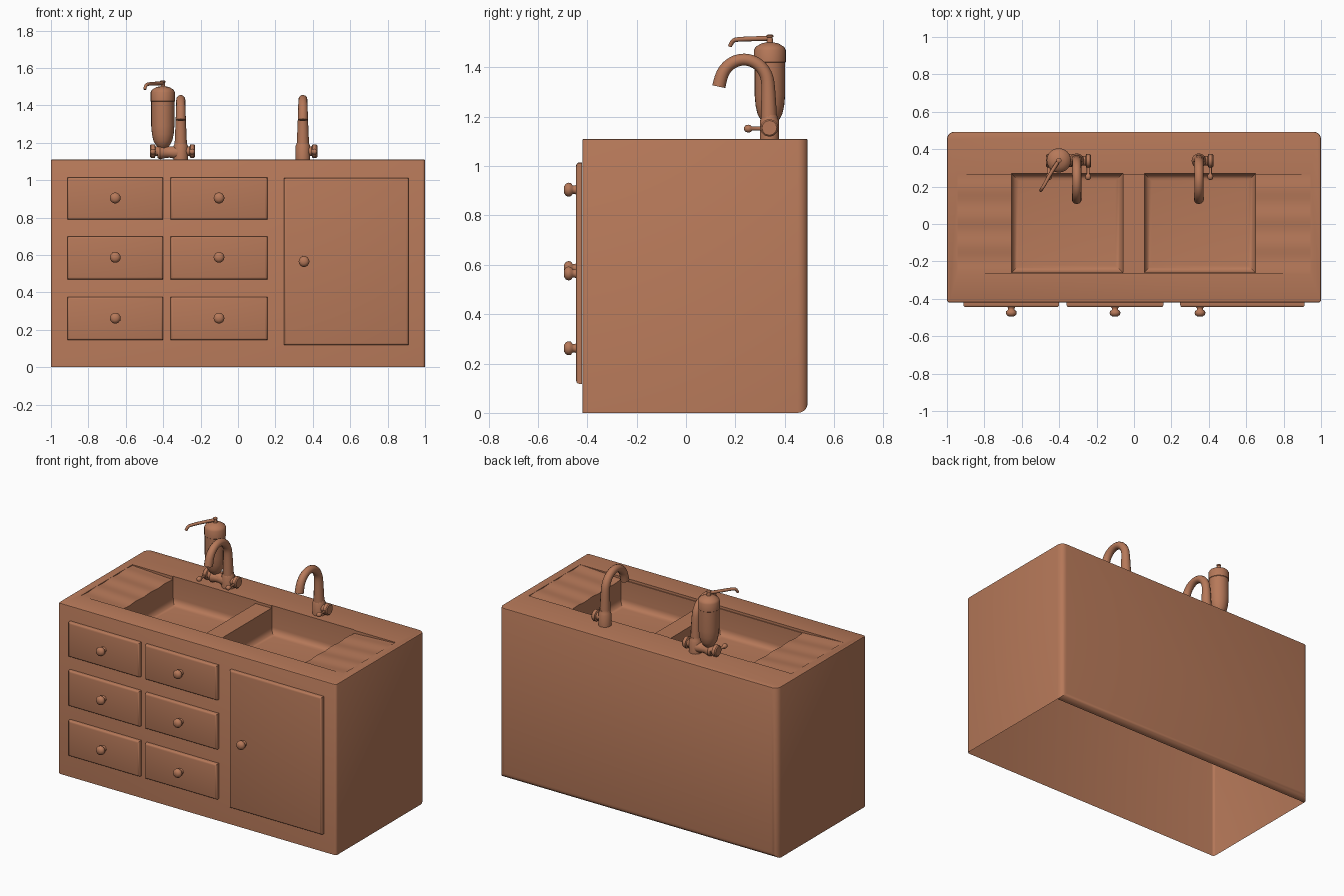
import bpy, bmesh, math
from mathutils import Vector, Matrix

if "Cube" in bpy.data.objects:
    bpy.data.objects.remove(bpy.data.objects["Cube"])

clay = bpy.data.materials.new("terracotta")
clay.diffuse_color = (0.47, 0.19, 0.10, 1)
clay.use_nodes = True
clay.node_tree.nodes["Principled BSDF"].inputs["Base Color"].default_value = clay.diffuse_color
TOP = 1.11


def smooth(ob, angle=35):
    bpy.ops.object.select_all(action='DESELECT')
    ob.select_set(True)
    bpy.context.view_layer.objects.active = ob
    bpy.ops.object.shade_smooth_by_angle(angle=math.radians(angle))


def finish(name, bm, angle=35, recalc=True):
    if recalc:
        bmesh.ops.recalc_face_normals(bm, faces=bm.faces[:])
    me = bpy.data.meshes.new(name)
    bm.to_mesh(me)
    bm.free()
    ob = bpy.data.objects.new(name, me)
    bpy.context.collection.objects.link(ob)
    me.materials.append(clay)
    smooth(ob, angle)
    return ob


def add_box(bm, x0, x1, y0, y1, z0, z1):
    m = Matrix.Translation(((x0 + x1) / 2, (y0 + y1) / 2, (z0 + z1) / 2)) @ \
        Matrix.Diagonal((x1 - x0, y1 - y0, z1 - z0, 1))
    bmesh.ops.create_cube(bm, size=1, matrix=m)


def bevel(bm, test, width, seg=4):
    edges = [e for e in bm.edges if test(e.verts[0].co, e.verts[1].co)]
    bmesh.ops.bevel(bm, geom=edges, offset=width, segments=seg, profile=0.5,
                    affect='EDGES', clamp_overlap=True)


def upright(a, b):
    return abs(a.z - b.z) > 0.1


def lathe(name, profile, origin, axis=(0, 0, 1), n=20, angle=35):
    """Spin (radius, distance) points about an axis through origin."""
    rot = Vector((0, 0, 1)).rotation_difference(Vector(axis)).to_matrix()
    bm = bmesh.new()
    rings = []
    for r, h in profile:
        rings.append([bm.verts.new(rot @ Vector((r * math.cos(2 * math.pi * i / n),
                     r * math.sin(2 * math.pi * i / n), h)) + Vector(origin)) for i in range(n)])
    for a, b in zip(rings, rings[1:]):
        for i in range(n):
            bm.faces.new((a[i], a[(i + 1) % n], b[(i + 1) % n], b[i]))
    bm.faces.new(rings[0])
    bm.faces.new(rings[-1])
    return finish(name, bm, angle)


def tube(name, pts):
    """Swept smooth tube through (x, y, z, radius) points."""
    cu = bpy.data.curves.new(name, 'CURVE')
    cu.dimensions = '3D'
    cu.bevel_depth, cu.bevel_resolution, cu.use_fill_caps = 1, 4, True
    sp = cu.splines.new('NURBS')
    sp.points.add(len(pts) - 1)
    for p, (x, y, z, r) in zip(sp.points, pts):
        p.co, p.radius = (x, y, z, 1), r
    sp.order_u, sp.use_endpoint_u, sp.resolution_u = 3, True, 3
    tmp = bpy.data.objects.new("tmp", cu)
    bpy.context.collection.objects.link(tmp)
    bm = bmesh.new()
    bm.from_mesh(tmp.evaluated_get(bpy.context.evaluated_depsgraph_get()).to_mesh())
    bpy.data.objects.remove(tmp)
    bmesh.ops.remove_doubles(bm, verts=bm.verts[:], dist=1e-5)
    return finish(name, bm, 45)


# Cabinet shell with rounded back edges
bm = bmesh.new()
add_box(bm, -1, 1, -0.42, 0.493, 0, TOP)
bevel(bm, lambda a, b: min(a.y, b.y) > 0.48 and not (a.z > 1 and b.z > 1), 0.04, 5)
bevel(bm, lambda a, b: upright(a, b) and max(a.y, b.y) < -0.41, 0.015, 3)
bevel(bm, lambda a, b: a.z > TOP - 0.001 and b.z > TOP - 0.001, 0.006, 2)
cabinet = finish("cabinet", bm)

# Basin cutters
bm = bmesh.new()
for x0, x1 in ((-0.655, -0.06), (0.055, 0.65)):
    add_box(bm, x0, x1, -0.26, 0.27, 0.93, 1.3)
bevel(bm, lambda a, b: a.z < 0.94 and b.z < 0.94, 0.04, 5)
basins = finish("basin_cutter", bm)

# Rippled drainboards sloping down to a slightly sunken strip around the basins
bm = bmesh.new()
rows = []
for x, d, amp in ((-0.945, 0.0005, 0.0025), (-0.64, 0.016, 0.0025), (-0.06, 0.016, 0),
                  (0.055, 0.016, 0), (0.64, 0.016, 0.0025), (0.945, 0.0005, 0.0025)):
    wave = [(-0.265 + 0.53 * t / 42, TOP - d - amp * (1 - math.cos(2 * math.pi * t / 12)))
            for t in range(43)]
    rows.append([bm.verts.new((x, y, z)) for y, z in wave + [(0.265, 1.2), (-0.265, 1.2)]])
for a, b in zip(rows, rows[1:]):
    for i in range(len(a)):
        j = (i + 1) % len(a)
        bm.faces.new((a[i], a[j], b[j], b[i]))
bm.faces.new(rows[0])
bm.faces.new(rows[-1])
grooves = finish("drainboard_cutter", bm)

for cutter in (basins, grooves):
    cutter.hide_render = True
    mod = cabinet.modifiers.new("cut", 'BOOLEAN')
    mod.operation, mod.solver, mod.object = 'DIFFERENCE', 'EXACT', cutter
dg = bpy.context.evaluated_depsgraph_get()
mesh = bpy.data.meshes.new_from_object(cabinet.evaluated_get(dg))
cabinet.modifiers.clear()
cabinet.data = mesh
for cutter in (basins, grooves):
    bpy.data.objects.remove(cutter)

# The cabinet is open underneath
bm = bmesh.new()
bm.from_mesh(mesh)
under = [f for f in bm.faces if f.normal.z < -0.99 and f.calc_center_median().z < 0.001]
bmesh.ops.delete(bm, geom=under, context='FACES')
bm.to_mesh(mesh)
bm.free()
smooth(cabinet)


# Drawer fronts and door, open at the back, with round knobs
def panel(name, x0, x1, z0, z1):
    bm = bmesh.new()
    add_box(bm, x0, x1, -0.445, -0.4205, z0, z1)
    bevel(bm, lambda a, b: a.y < -0.44 and b.y < -0.44, 0.012, 3)
    bm.normal_update()
    bmesh.ops.delete(bm, geom=[f for f in bm.faces if f.normal.y > 0.9], context='FACES')
    finish(name, bm, 50, False)


def knob(name, x, z):
    lathe(name, [(0.021, 0), (0.017, 0.006), (0.017, 0.015), (0.027, 0.022), (0.029, 0.033),
                 (0.025, 0.043), (0.013, 0.051)], (x, -0.444, z), (0, -1, 0), 14, 60)


for r, (z0, z1) in enumerate(((0.79, 1.015), (0.47, 0.70), (0.145, 0.375))):
    for c, (x0, x1) in enumerate(((-0.912, -0.40), (-0.36, 0.157))):
        panel(f"drawer_{r}_{c}", x0, x1, z0, z1)
        knob(f"drawer_knob_{r}_{c}", (x0 + x1) / 2, (z0 + z1) / 2 + 0.002)
panel("door", 0.247, 0.912, 0.118, 1.012)
knob("door_knob", 0.353, 0.565)


# Taps
def valve(name, x, side, reach):
    lathe(name + "_valve", [(0.026, 0), (0.026, reach - 0.03), (0.036, reach - 0.026),
                            (0.036, reach - 0.006), (0.03, reach)],
          (x, 0.338, 1.155), (side, 0, 0), 12)
    lx = x + side * (reach - 0.016)
    lathe(name + "_lever", [(0.008, 0), (0.008, 0.065), (0.014, 0.07), (0.016, 0.08),
                            (0.013, 0.091), (0.006, 0.096)], (lx, 0.332, 1.152), (0, -1, 0), 12, 60)


def tap(name, x):
    lathe(name + "_base", [(0.039, 0), (0.039, 0.075), (0.034, 0.085), (0.031, 0.1)],
          (x, 0.338, TOP - 0.002))
    path = [(x, 0.336, 1.19, 0.033), (x, 0.335, 1.26, 0.030)]
    for i in range(10):
        t = math.radians(18.5 * i)
        path.append((x, 0.235 + 0.098 * math.cos(t), 1.33 + 0.103 * math.sin(t), 0.027 - 0.003 * math.sin(t)))
    path.append((x, 0.133, 1.322, 0.027))
    tube(name + "_spout", path)
    valve(name + "_right", x, 1, 0.077)


tap("left_tap", -0.306)
tap("right_tap", 0.347)
valve("left_tap_left", -0.306, -1, 0.165)

# Flared arm carrying the soap bottle
lathe("bottle_arm", [(0.038, 0), (0.034, 0.03), (0.028, 0.06), (0.029, 0.08), (0.037, 0.11), (0.03, 0.125)],
      (-0.306, 0.338, 1.148), (-1, 0, 0))

# Soap bottle with cap, stem and pump spout
bx, by = -0.402, 0.34
lathe("soap_bottle", [(0.02, 1.17), (0.036, 1.185), (0.05, 1.21), (0.058, 1.245), (0.062, 1.29),
                      (0.062, 1.42)], (bx, by, 0), n=24)
lathe("bottle_cap", [(0.06, 1.418), (0.065, 1.422), (0.065, 1.47), (0.058, 1.483), (0.035, 1.497),
                     (0.013, 1.502), (0.011, 1.522), (0.014, 1.524), (0.014, 1.53), (0.008, 1.534)],
      (bx, by, 0), n=24)
tube("pump_spout", [(bx, by, 1.518, 0.01), (-0.45, 0.265, 1.516, 0.01), (-0.48, 0.207, 1.514, 0.009),
                    (-0.494, 0.187, 1.508, 0.009), (-0.499, 0.178, 1.485, 0.008)])
